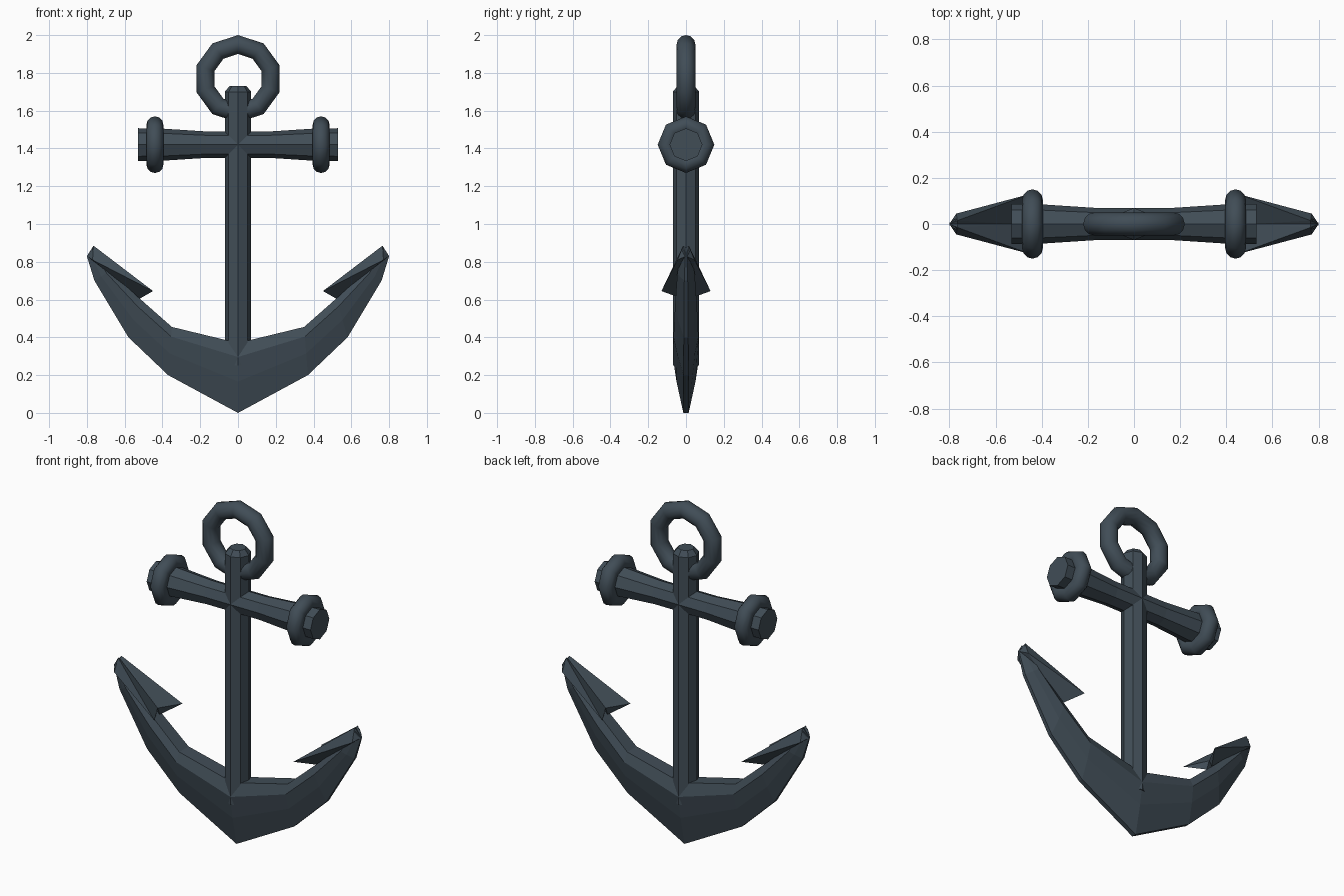
import bpy, bmesh, math
from mathutils import Matrix, Vector

cube = bpy.data.objects.get("Cube")
if cube:
    bpy.data.objects.remove(cube, do_unlink=True)

iron = bpy.data.materials.new("dark slate iron")
iron.use_nodes = True
colour = (0.052, 0.074, 0.094, 1)
iron.diffuse_color = colour
iron.node_tree.nodes["Principled BSDF"].inputs["Base Color"].default_value = colour


def finish(name, bm, smooth=False):
    bmesh.ops.recalc_face_normals(bm, faces=bm.faces)
    for f in bm.faces:
        f.smooth = smooth
    mesh = bpy.data.meshes.new(name)
    bm.to_mesh(mesh)
    bm.free()
    mesh.materials.append(iron)
    obj = bpy.data.objects.new(name, mesh)
    bpy.context.collection.objects.link(obj)
    return obj


def loft(name, rings):
    """Skin a row of equal point rings and cap both ends."""
    bm = bmesh.new()
    rows = [[bm.verts.new(p) for p in ring] for ring in rings]
    n = len(rows[0])
    for a, b in zip(rows, rows[1:]):
        for i in range(n):
            j = (i + 1) % n
            bm.faces.new((a[i], a[j], b[j], b[i]))
    bm.faces.new(rows[0])
    bm.faces.new(rows[-1])
    return finish(name, bm)


def octagon(radius):
    angles = [math.tau * i / 8 for i in range(8)]
    return [(radius * math.cos(a), radius * math.sin(a)) for a in angles]


def torus(name, centre, axis, major, minor, sides, tube=12):
    """Smooth ring with a polygonal outline, one corner pointing up."""
    bm = bmesh.new()
    rows = []
    for i in range(sides):
        a = math.tau * i / sides
        row = []
        for k in range(tube):
            t = math.tau * k / tube
            r, depth = major + minor * math.cos(t), minor * math.sin(t)
            across, up = r * math.sin(a), r * math.cos(a)
            p = (depth, across, up) if axis == "x" else (across, depth, up)
            row.append(bm.verts.new(Vector(centre) + Vector(p)))
        rows.append(row)
    for i in range(sides):
        a, b = rows[i], rows[(i + 1) % sides]
        for k in range(tube):
            m = (k + 1) % tube
            bm.faces.new((a[k], a[m], b[m], b[k]))
    return finish(name, bm, smooth=True)


# Upright shank with a chamfered top
shank = [(0.25, 0.07), (1.70, 0.07), (1.73, 0.045)]
loft("shank", [[(x, y, z) for x, y in octagon(r)] for z, r in shank])

# Cross stock, flaring towards both ends
flare = [(0.17, 0.07), (0.40, 0.085), (0.53, 0.087)]
stations = [(-x, r) for x, r in reversed(flare)] + flare
loft("stock", [[(x, y, 1.42 + z) for y, z in octagon(r)] for x, r in stations])

# Collars and the top ring
for side, s in (("left", 1), ("right", -1)):
    torus(side + "_collar", (s * 0.44, 0, 1.42), "x", 0.105, 0.045, 8)
torus("top_ring", (0, 0, 1.769), "y", 0.181, 0.05, 10)

# Curved arms: inner point, outer point and half thickness at each station
arm = [((0, 0.37), (0, 0), 0.07),
       ((0.35, 0.455), (0.37, 0.20), 0.066),
       ((0.52, 0.605), (0.58, 0.40), 0.058),
       ((0.68, 0.75), (0.76, 0.70), 0.046),
       ((0.765, 0.875), (0.80, 0.83), 0.022)]
profile = [(0, 0.2), (0.45, 0.72), (0.8, 1), (1, 0.65)]
section = profile + [(t, -w) for t, w in reversed(profile)]


def arm_ring(inner, outer, width, s):
    i, o = Vector(inner), Vector(outer)
    points = [(o.lerp(i, t), w * width) for t, w in section]
    return [(s * p.x, y, p.y) for p, y in points]


rings = [arm_ring(*a, -1) for a in reversed(arm[1:])] + [arm_ring(*a, 1) for a in arm]
loft("arms", rings)

# Barbed flukes: two wedge halves meeting in a shallow groove
wedge = [(0.765, 0.015, 0.885), (0.765, 0, 0.875), (0.80, 0, 0.83),
         (0.77, 0.045, 0.81), (0.45, 0.13, 0.645), (0.52, 0.02, 0.605),
         (0.52, 0, 0.65)]
for side, s in (("left", 1), ("right", -1)):
    for face, f in (("front", -1), ("back", 1)):
        bm = bmesh.new()
        for x, y, z in wedge:
            bm.verts.new((s * x, f * y, z))
        bmesh.ops.convex_hull(bm, input=bm.verts)
        finish(f"{side}_fluke_{face}", bm)
